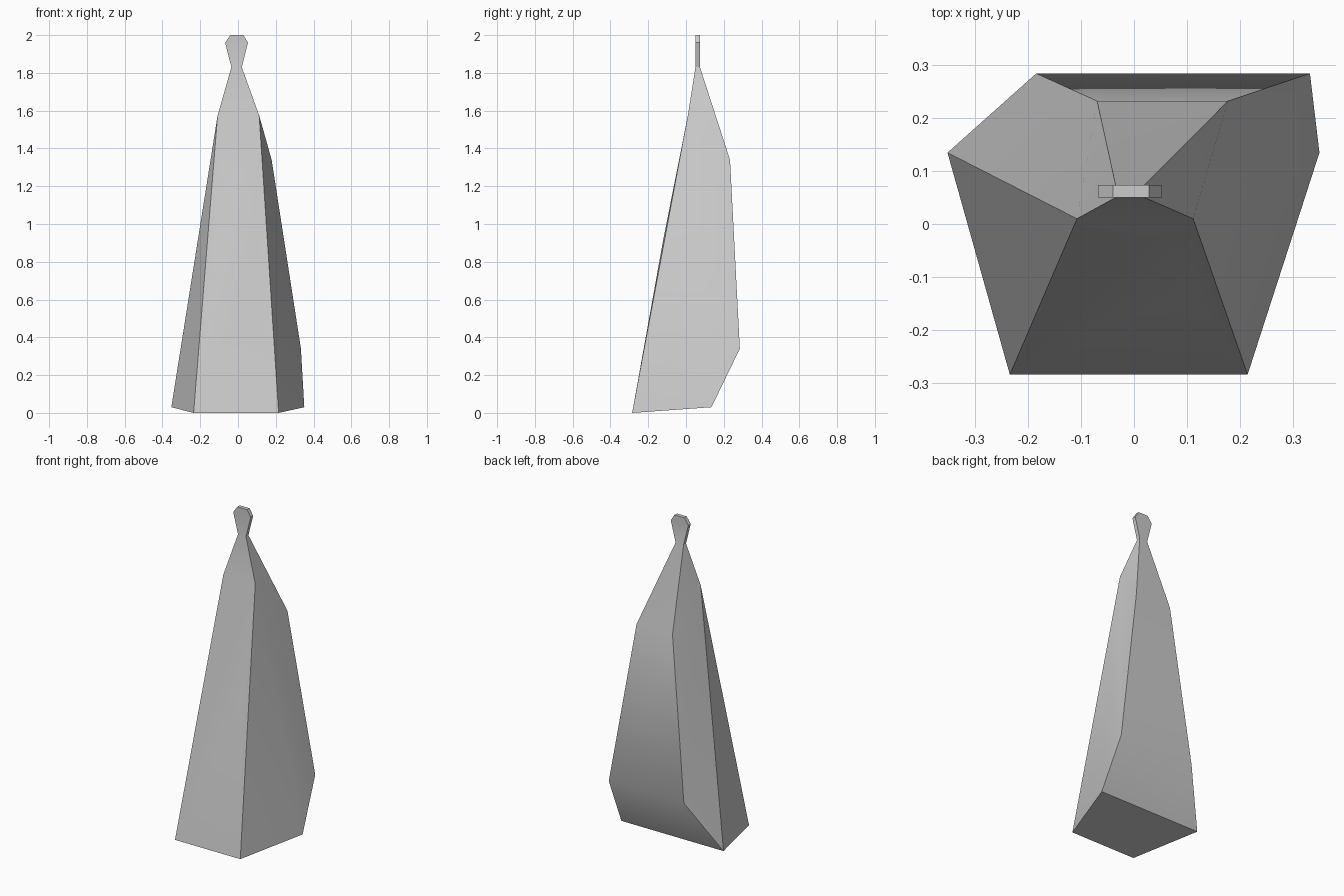
import bpy
import bmesh
from math import radians

cube = bpy.data.objects.get("Cube")
if cube:
    bpy.data.objects.remove(cube, do_unlink=True)

grey = bpy.data.materials.new("plain grey")
grey.use_nodes = True
colour = (0.6, 0.6, 0.6, 1)
grey.diffuse_color = colour
grey.node_tree.nodes["Principled BSDF"].inputs["Base Color"].default_value = colour

# Closed outline of the body: x at each side, then y and z
outline = {
    "front_base": (-0.235, 0.215, -0.285, 0.0),
    "front_waist": (-0.078, 0.112, -0.12, 0.92),
    "front_shoulder": (-0.108, 0.112, 0.01, 1.575),
    "front_neck": (-0.035, 0.02, 0.05, 1.83),
    "front_head": (-0.068, 0.053, 0.05, 1.96),
    "front_top": (-0.04, 0.028, 0.05, 2.0),
    "back_top": (-0.04, 0.028, 0.074, 2.0),
    "back_head": (-0.068, 0.053, 0.074, 1.96),
    "back_neck": (-0.035, 0.02, 0.074, 1.83),
    "back_shoulder": (-0.07, 0.178, 0.233, 1.34),
    "back_hip": (-0.185, 0.333, 0.285, 0.34),
    "back_base": (-0.353, 0.351, 0.135, 0.03),
}
bm = bmesh.new()
sides = [{n: bm.verts.new((p[s], p[2], p[3])) for n, p in outline.items()}
         for s in (0, 1)]

# Strip that wraps front, head, back and underside
names = list(outline)
for a, b in zip(names, names[1:] + names[:1]):
    bm.faces.new((sides[0][a], sides[0][b], sides[1][b], sides[1][a]))

# Side panels
panels = [
    ("front_shoulder", "back_base", "back_hip", "back_shoulder"),
    ("front_neck", "front_shoulder", "back_shoulder", "back_neck"),
    ("front_head", "front_neck", "back_neck", "back_head"),
    ("front_top", "front_head", "back_head", "back_top"),
    ("front_base", "front_waist", "front_shoulder"),
    ("front_base", "front_shoulder", "back_base"),
]
for side in sides:
    for panel in panels:
        bm.faces.new([side[n] for n in panel])
bmesh.ops.recalc_face_normals(bm, faces=bm.faces)

mesh = bpy.data.meshes.new("faceted_body")
bm.to_mesh(mesh)
bm.free()
mesh.materials.append(grey)
body = bpy.data.objects.new("faceted_body", mesh)
bpy.context.collection.objects.link(body)

# Soften only the shallow edges
bpy.ops.object.select_all(action="DESELECT")
body.select_set(True)
bpy.context.view_layer.objects.active = body
bpy.ops.object.shade_smooth_by_angle(angle=radians(30))
